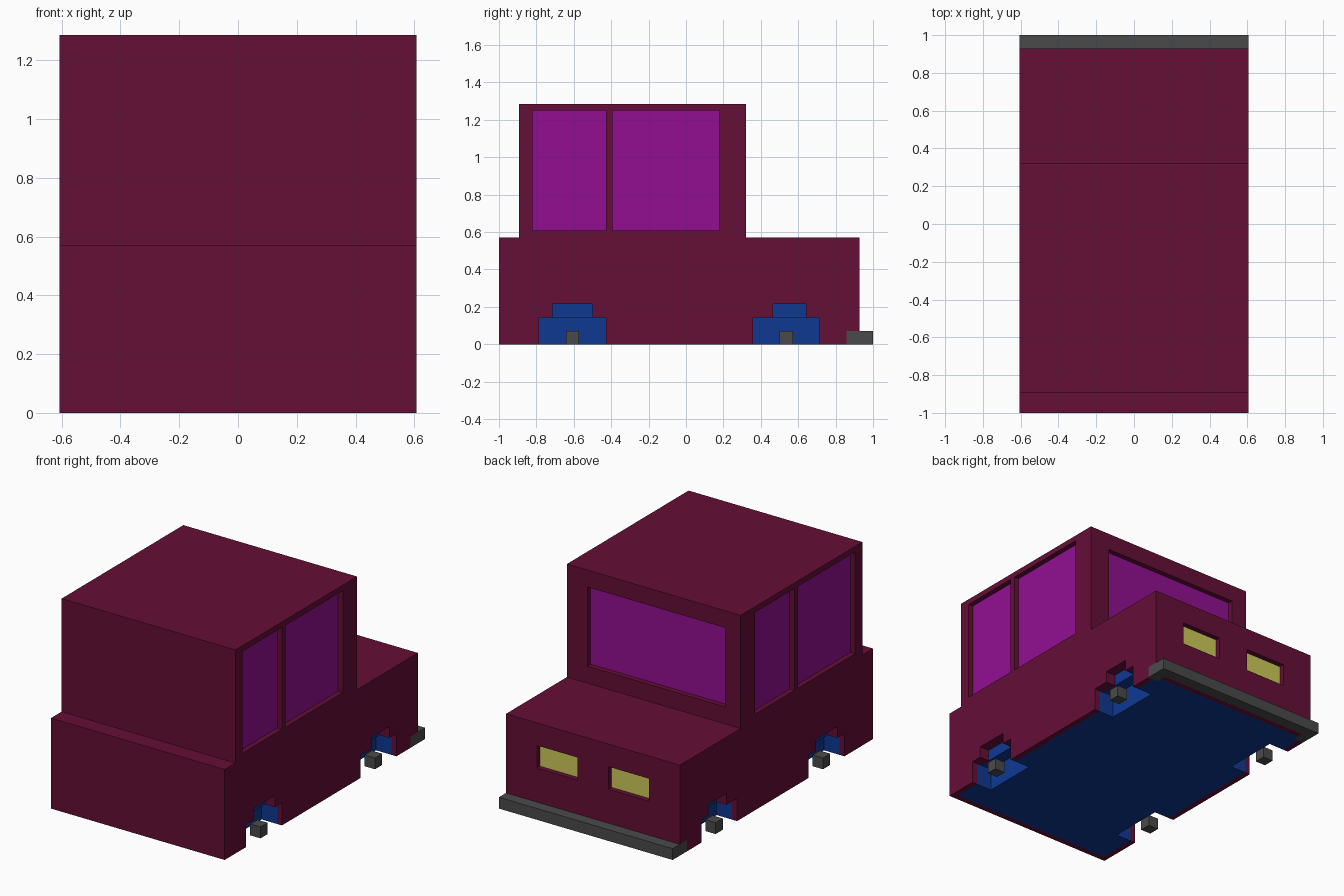
import bpy, bmesh

if "Cube" in bpy.data.objects:
    bpy.data.objects.remove(bpy.data.objects["Cube"])

U = 1 / 28  # modelling unit: the car is 56 units long


def material(name, hex_code):
    lin = []
    for i in (0, 2, 4):
        c = int(hex_code[i:i + 2], 16) / 255
        lin.append(c / 12.92 if c <= 0.04045 else ((c + 0.055) / 1.055) ** 2.4)
    m = bpy.data.materials.new(name)
    m.diffuse_color = (*lin, 1)
    m.use_nodes = True
    m.node_tree.nodes["Principled BSDF"].inputs["Base Color"].default_value = m.diffuse_color
    return m


RED = material("dark red paint", "650E36")
BLUE = material("blue underbody", "0E3992")
GLASS = material("purple glass", "920F92")
GREY = material("dark grey", "4A4A4A")
YELLOW = material("yellow lamp", "CDCA58")


def prism(name, mat, points, axis, lo, hi):
    """Extrude a 2D profile along axis 0 (points are y,z) or axis 2 (points are x,y)."""
    bm = bmesh.new()
    verts = []
    for a, b in points:
        co = (lo, a, b) if axis == 0 else (a, b, lo)
        verts.append(bm.verts.new([c * U for c in co]))
    face = bm.faces.new(verts)
    out = bmesh.ops.extrude_face_region(bm, geom=[face])
    shift = [0, 0, 0]
    shift[axis] = (hi - lo) * U
    bmesh.ops.translate(bm, vec=shift,
                        verts=[g for g in out["geom"] if isinstance(g, bmesh.types.BMVert)])
    bmesh.ops.recalc_face_normals(bm, faces=bm.faces[:])
    me = bpy.data.meshes.new(name)
    bm.to_mesh(me)
    bm.free()
    me.materials.append(mat)
    ob = bpy.data.objects.new(name, me)
    bpy.context.collection.objects.link(ob)
    return ob


def box(name, mat, x, y, z):
    x, y, z = sorted(x), sorted(y), sorted(z)
    return prism(name, mat, [(x[0], y[0]), (x[1], y[0]), (x[1], y[1]), (x[0], y[1])], 2, *z)


def cut(target, cutter):
    cutter.hide_render = True
    mod = target.modifiers.new("cut", "BOOLEAN")
    mod.operation = "DIFFERENCE"
    mod.solver = "EXACT"
    mod.object = cutter
    bpy.context.view_layer.objects.active = target
    bpy.ops.object.modifier_apply(modifier=mod.name)
    bpy.data.objects.remove(cutter)


# Lower body and cabin
body = box("body", RED, (-17, 17), (-28, 26), (0, 16))
cabin = box("cabin", RED, (-17, 17), (-25, 9), (16, 36))

# Underside pocket that receives the floor pan
cut(body, box("pocket_cutter", RED, (-16, 16), (-27, 25), (-2, 4)))

# Stepped wheel arches: side, arch start, step start, step end (each arch is 10 long)
ARCHES = [(1, -22, -20, -14), (1, 10, 13, 18), (-1, -20, -18, -12), (-1, 10, 13, 18)]
for s, a, t0, t1 in ARCHES:
    profile = [(a, -2), (a + 10, -2), (a + 10, 4), (t1, 4), (t1, 6), (t0, 6), (t0, 4), (a, 4)]
    cut(body, prism("arch_cutter", RED, profile, 0, *sorted((s * 15, s * 19))))
    where = "right" if s > 0 else "left"
    where += "_front" if a > 0 else "_rear"
    # blue backing inside the upper step, and the axle stub
    box("arch_backing_" + where, BLUE, (s * 15, s * 15.12), (t0, t1), (4, 6))
    box("axle_stub_" + where, GREY, (s * 15, s * 17), (a + 4, a + 6), (0, 2))

# Bumper: bar with short arms let into the body corners
for s in (1, -1):
    cut(body, box("bumper_cutter", RED, (s * 15, s * 19), (24, 28), (-2, 2)))
prism("bumper", GREY, [(-17, 28), (-17, 24), (-15, 24), (-15, 26),
                       (15, 26), (15, 24), (17, 24), (17, 28)], 2, 0, 2)

# Floor pan outline with wheel wells notched into both sides
outline = []
for s in (1, -1):
    side = [(s * 16, -27)]
    for q, a, _, _ in ARCHES:
        if q == s:
            side += [(s * 16, a), (s * 13, a), (s * 13, a + 10), (s * 16, a + 10)]
    side += [(s * 16, 24), (s * 15, 24), (s * 15, 25)]
    outline += side if s > 0 else side[::-1]
prism("floor_pan", BLUE, outline, 2, 0, 4)

# Recessed side windows; the two sides are arranged differently
for s, spans in ((1, [(-23, -12), (-11, 5)]), (-1, [(-23, -7), (-6, 5)])):
    for i, span in enumerate(spans):
        cut(cabin, box("window_cutter", RED, (s * 16, s * 19), span, (17, 35)))
        box(f"side_window_{'right' if s > 0 else 'left'}_{i + 1}", GLASS,
            (s * 16, s * 16.1), span, (17, 35))

# Recessed windscreen
cut(cabin, box("windscreen_cutter", RED, (-14, 13), (8, 11), (19, 33)))
box("windscreen", GLASS, (-14, 13), (8, 8.1), (19, 33))

# Recessed headlights
for s in (1, -1):
    cut(body, box("headlight_cutter", RED, (s * 3, s * 11), (25, 28), (8, 12)))
    box("headlight_" + ("right" if s > 0 else "left"), YELLOW,
        (s * 3, s * 11), (25, 25.1), (8, 12))

# Blue ceilings of the wheel wells: downward faces of the pocket
for m in (body.data, cabin.data):
    m.materials.clear()
    m.materials.append(RED)
body.data.materials.append(BLUE)
for p in body.data.polygons:
    inside = all(abs(body.data.vertices[v].co.x) < 16.1 * U for v in p.vertices)
    ceiling = p.normal.z < -0.5 and abs(p.center.z - 4 * U) < 0.001
    p.material_index = 1 if inside and ceiling else 0
